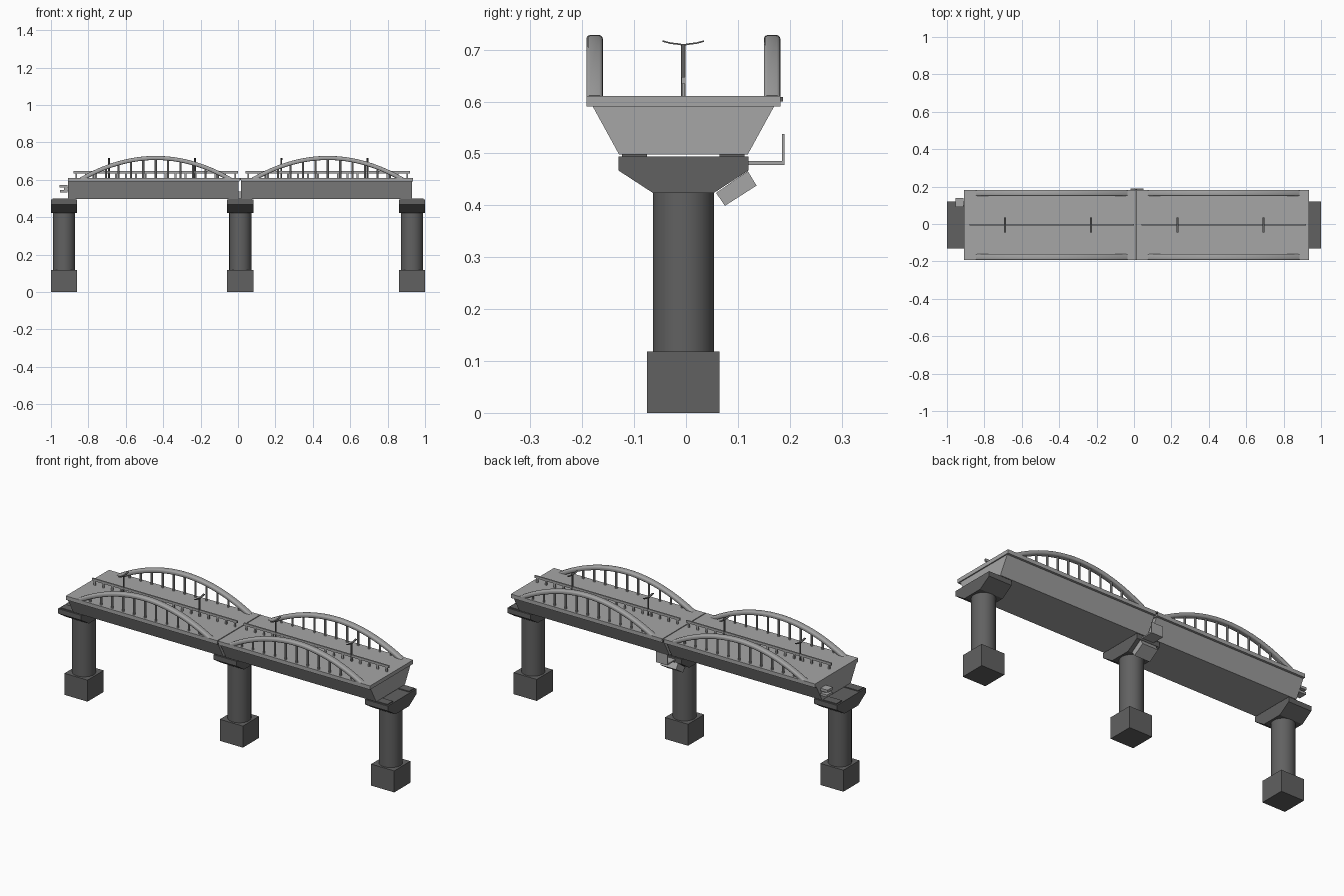
import bpy, bmesh, math
from mathutils import Matrix, Vector

if "Cube" in bpy.data.objects:
    bpy.data.objects.remove(bpy.data.objects["Cube"])

CY = -0.005  # centre line of the bridge in y


def material(name, v):
    m = bpy.data.materials.new(name)
    m.diffuse_color = (v, v, v, 1)
    m.use_nodes = True
    m.node_tree.nodes["Principled BSDF"].inputs["Base Color"].default_value = m.diffuse_color
    return m


DARK = material("dark_concrete", 0.12)
LIGHT = material("light_concrete", 0.38)


def finish(name, bm, mat=LIGHT, smooth=False):
    bmesh.ops.recalc_face_normals(bm, faces=bm.faces)
    me = bpy.data.meshes.new(name)
    bm.to_mesh(me)
    bm.free()
    ob = bpy.data.objects.new(name, me)
    bpy.context.collection.objects.link(ob)
    me.materials.append(mat)
    if smooth:
        bpy.ops.object.select_all(action='DESELECT')
        ob.select_set(True)
        bpy.context.view_layer.objects.active = ob
        bpy.ops.object.shade_smooth_by_angle(angle=math.radians(35))
    return ob


def add_box(bm, x0, x1, y0, y1, z0, z1):
    c = Vector(((x0 + x1) / 2, (y0 + y1) / 2, (z0 + z1) / 2))
    s = Matrix.Diagonal((x1 - x0, y1 - y0, z1 - z0, 1))
    bmesh.ops.create_cube(bm, size=1, matrix=Matrix.Translation(c) @ s)


def loft(bm, rings):
    """Skin a list of equal-length closed rings and cap both ends."""
    vs = [[bm.verts.new(p) for p in r] for r in rings]
    n = len(vs[0])
    for a, b in zip(vs, vs[1:]):
        for i in range(n):
            bm.faces.new((a[i], a[(i + 1) % n], b[(i + 1) % n], b[i]))
    bm.faces.new(vs[0])
    bm.faces.new(vs[-1][::-1])


def prism_x(bm, profile, x0, x1):
    loft(bm, [[(x, y, z) for y, z in profile] for x in (x0, x1)])


def cylinder(bm, x, y, z0, z1, r, n):
    bmesh.ops.create_cone(bm, cap_ends=True, segments=n, radius1=r, radius2=r, depth=z1 - z0,
                          matrix=Matrix.Translation((x, y, (z0 + z1) / 2)))


# Piers: footing, round column, flared cap and bearing pads
for tag, x in (("left", -0.93), ("middle", 0.012), ("right", 0.93)):
    bm = bmesh.new()
    add_box(bm, x - 0.07, x + 0.07, CY - 0.07, CY + 0.07, 0, 0.118)
    finish(tag + "_footing", bm, DARK)
    bm = bmesh.new()
    cylinder(bm, x, CY, 0.118, 0.426, 0.059, 40)
    finish(tag + "_column", bm, DARK, True)
    bm = bmesh.new()
    half = [(0.059, 0.424), (0.125, 0.467), (0.125, 0.494)]
    prism_x(bm, [(CY + y, z) for y, z in half] + [(CY - y, z) for y, z in half[::-1]],
            x - 0.07, x + 0.07)
    finish(tag + "_pier_cap", bm, DARK)
    bm = bmesh.new()
    for s in (-1, 1):
        y = CY + s * 0.094
        add_box(bm, x - 0.062, x + 0.062, y - 0.024, y + 0.024, 0.494, 0.499)
    finish(tag + "_bearing_pads", bm, DARK)


def arch_z(t):
    return 0.602 + 0.115 * (1 - t * t)


# Spans: girder, slab, arches with hangers, median rail and lamps
spans = (("left", -0.91, 0.008, -0.44, (-0.88, 0.0)), ("right", 0.016, 0.935, 0.48, (0.04, 0.92)))
for tag, x0, x1, ac, (r0, r1) in spans:
    bm = bmesh.new()
    prism_x(bm, [(CY - 0.124, 0.498), (CY + 0.124, 0.498), (CY + 0.175, 0.591), (CY - 0.175, 0.591)],
            x0 + 0.001, x1 - 0.006)
    finish(tag + "_girder", bm)
    bm = bmesh.new()
    add_box(bm, x0, x1, CY - 0.187, CY + 0.187, 0.59, 0.611)
    finish(tag + "_deck_slab", bm)

    for side, s in (("front", -1), ("back", 1)):
        y = CY + s * 0.171
        # Arch: rounded-rectangle section swept along a parabola
        section = []
        for cx, cz, a0 in ((0.009, 0.003, 0), (-0.009, 0.003, 90), (-0.009, -0.003, 180), (0.009, -0.003, 270)):
            for k in range(4):
                a = math.radians(a0 + 30 * k)
                section.append((cx + 0.007 * math.cos(a), cz + 0.008 * math.sin(a)))
        rings = []
        for i in range(41):
            t = -1 + i / 20
            ang = math.atan(-2 * 0.115 * t / 0.4)
            rings.append([(ac + 0.4 * t - w * math.sin(ang), y + v, arch_z(t) + w * math.cos(ang))
                          for v, w in section])
        bm = bmesh.new()
        loft(bm, rings)
        finish(f"{tag}_{side}_arch", bm, LIGHT, True)
        bm = bmesh.new()
        for i in range(11):
            t = -0.83 + 1.66 * i / 10
            cylinder(bm, ac + 0.4 * t, y, 0.61, arch_z(t), 0.006, 10)
        finish(f"{tag}_{side}_hangers", bm, LIGHT, True)

    # Median rail
    bm = bmesh.new()
    add_box(bm, r0, r1, CY - 0.004, CY + 0.004, 0.634, 0.647)
    for i in range(17):
        x = r0 + 0.015 + (r1 - r0 - 0.03) * i / 16
        add_box(bm, x - 0.005, x + 0.005, CY - 0.003, CY + 0.003, 0.61, 0.636)
    finish(tag + "_median_rail", bm)

# Lamps with two curved arms
for i, x in enumerate((-0.69, -0.23, 0.232, 0.692)):
    bm = bmesh.new()
    cylinder(bm, x, CY, 0.61, 0.71, 0.0045, 12)
    for s in (-1, 1):
        path = ((0, 0.709), (0.012, 0.711), (0.025, 0.7125), (0.04, 0.7165))
        loft(bm, [[(x + dx, CY + s * d, z + dz)
                   for dx, dz in ((-0.005, -0.0015), (0.005, -0.0015), (0.005, 0.0015), (-0.005, 0.0015))]
                  for d, z in path])
    finish(f"lamp_{i + 1}", bm, DARK, True)

# Expansion joint strip across the deck
bm = bmesh.new()
add_box(bm, 0.007, 0.017, CY - 0.187, CY + 0.192, 0.6, 0.609)
finish("expansion_joint", bm, DARK)

# L-shaped bracket beside the middle joint, on the back
bm = bmesh.new()
prism_x(bm, [(0.115, 0.478), (0.19, 0.478), (0.19, 0.537), (0.185, 0.537), (0.185, 0.485), (0.115, 0.485)],
        -0.02, 0.05)
finish("back_walkway", bm)

# Tilted box under the middle pier cap, on the back
bm = bmesh.new()
prism_x(bm, [(0.058, 0.424), (0.075, 0.399), (0.136, 0.438), (0.119, 0.466)], -0.035, 0.06)
finish("tilted_box", bm)

# Small fixture on the left girder end
bm = bmesh.new()
add_box(bm, -0.93, -0.905, 0.1, 0.12, 0.542, 0.558)
add_box(bm, -0.955, -0.912, 0.092, 0.138, 0.558, 0.572)
add_box(bm, -0.952, -0.912, 0.092, 0.138, 0.532, 0.545)
finish("girder_end_fixture", bm)
